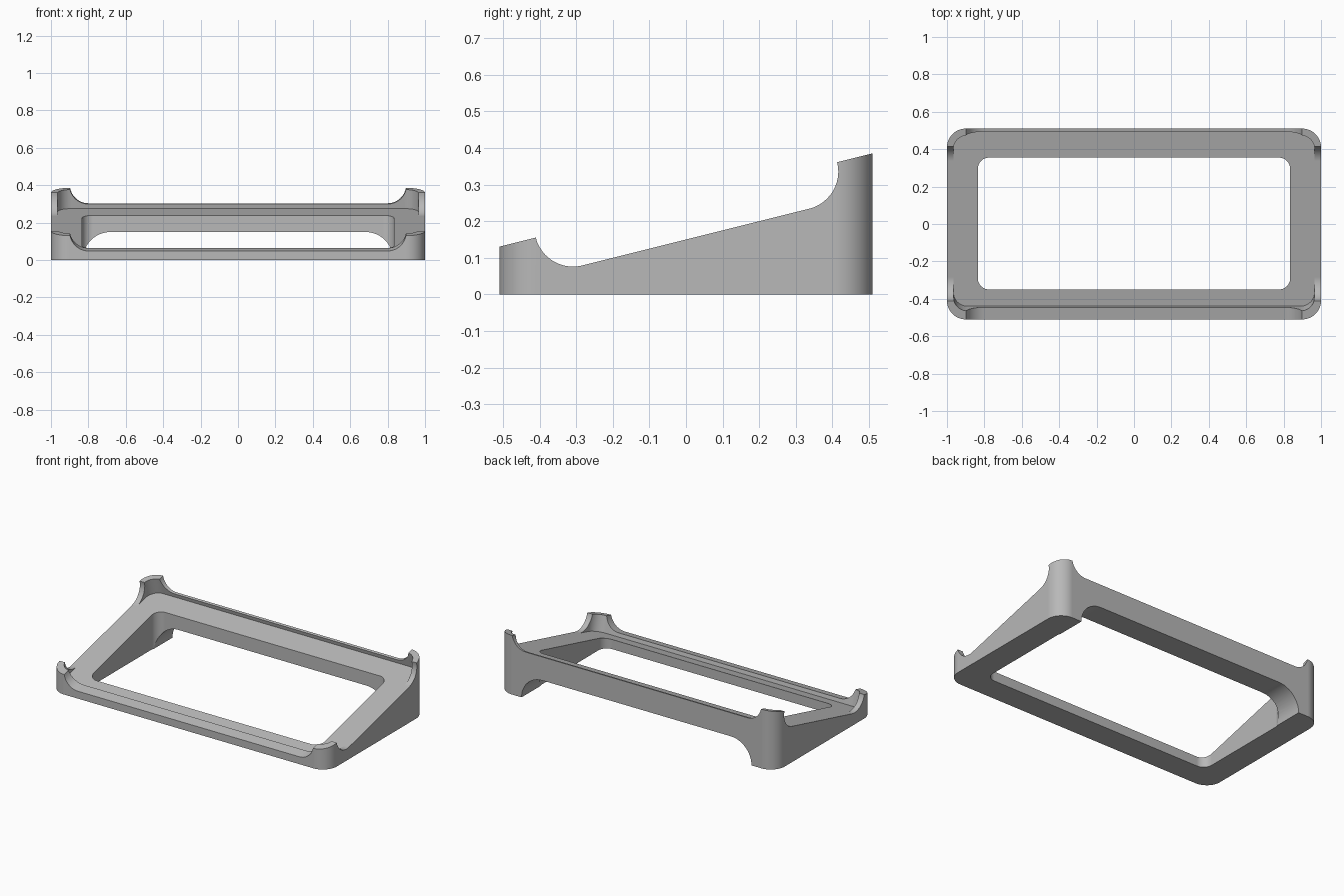
import bpy, bmesh, math
from mathutils import Matrix, Vector

cube = bpy.data.objects.get("Cube")
if cube:
    bpy.data.objects.remove(cube, do_unlink=True)

SLOPE = 0.25
FLOOR_Z = 0.15
WALL = 0.108

# One plain grey material
grey = bpy.data.materials.new("matte_grey")
grey.use_nodes = True
colour = (0.48, 0.48, 0.48, 1)
grey.diffuse_color = colour
grey.node_tree.nodes["Principled BSDF"].inputs["Base Color"].default_value = colour


def rounded_rect(a0, a1, b0, b1, r, steps=12):
    """Counter-clockwise outline with round corners."""
    centres = [(a1 - r, b1 - r), (a0 + r, b1 - r), (a0 + r, b0 + r), (a1 - r, b0 + r)]
    points = []
    for i, (ca, cb) in enumerate(centres):
        for s in range(steps + 1):
            t = math.pi / 2 * (i + s / steps)
            points.append((ca + r * math.cos(t), cb + r * math.sin(t)))
    return points


def prism(name, outline, low, high, axis="z", matrix=None):
    """Extrude an outline along an axis between two heights."""
    place = {"x": lambda a, b, c: (c, a, b),
             "y": lambda a, b, c: (a, c, b),
             "z": lambda a, b, c: (a, b, c)}[axis]
    bm = bmesh.new()
    rings = [[bm.verts.new(place(a, b, h)) for a, b in outline] for h in (low, high)]
    bm.faces.new(rings[0])
    bm.faces.new(rings[1])
    n = len(outline)
    for i in range(n):
        j = (i + 1) % n
        bm.faces.new((rings[0][i], rings[0][j], rings[1][j], rings[1][i]))
    bmesh.ops.recalc_face_normals(bm, faces=bm.faces[:])
    if matrix:
        bm.transform(matrix)
    mesh = bpy.data.meshes.new(name)
    bm.to_mesh(mesh)
    bm.free()
    obj = bpy.data.objects.new(name, mesh)
    bpy.context.collection.objects.link(obj)
    mesh.materials.append(grey)
    return obj


# Wedge body with a sloping top
stand = prism("stand_frame", rounded_rect(-1, 1, -0.51, 0.51, 0.1), 0, 1)
for v in stand.data.vertices:
    if v.co.z > 0.5:
        v.co.z = FLOOR_Z + WALL + SLOPE * v.co.y

# Cutters for the upper side lie in the tilted frame of the tray floor
tilt = Matrix.Translation(Vector((0, 0, FLOOR_Z))) @ Matrix.Rotation(math.atan(SLOPE), 4, "X")
cutters = [
    # tray recess
    prism("tray_cutter", rounded_rect(-0.965, 0.965, -0.453, 0.515, 0.075), 0, 0.6, "z", tilt),
    # gaps in the side walls, leaving corner posts
    prism("side_gap_cutter", rounded_rect(-0.397, 0.452, 0, 0.6, 0.105), -1.2, 1.2, "x", tilt),
    # gaps in the front and back walls, leaving low lips
    prism("lip_gap_cutter", rounded_rect(-0.9, 0.9, 0.025, 0.6, 0.1), -0.9, 0.9, "y", tilt),
    # central opening
    prism("opening_cutter", rounded_rect(-0.835, 0.835, -0.35, 0.355, 0.06), -0.5, 1),
    # arch under the back beam
    prism("arch_cutter", rounded_rect(-0.83, 0.83, -0.5, FLOOR_Z, 0.15), 0.2, 0.8, "y"),
]

bpy.ops.object.select_all(action="DESELECT")
bpy.context.view_layer.objects.active = stand
stand.select_set(True)
for cutter in cutters:
    cutter.hide_render = True
    mod = stand.modifiers.new(cutter.name, "BOOLEAN")
    mod.operation = "DIFFERENCE"
    mod.solver = "EXACT"
    mod.object = cutter
    bpy.ops.object.modifier_apply(modifier=mod.name)
    bpy.data.objects.remove(cutter, do_unlink=True)

# Smooth curves, crisp edges, flat faces kept flat
bpy.ops.object.shade_smooth_by_angle(angle=math.radians(25))
weighted = stand.modifiers.new("weighted_normals", "WEIGHTED_NORMAL")
weighted.keep_sharp = True
